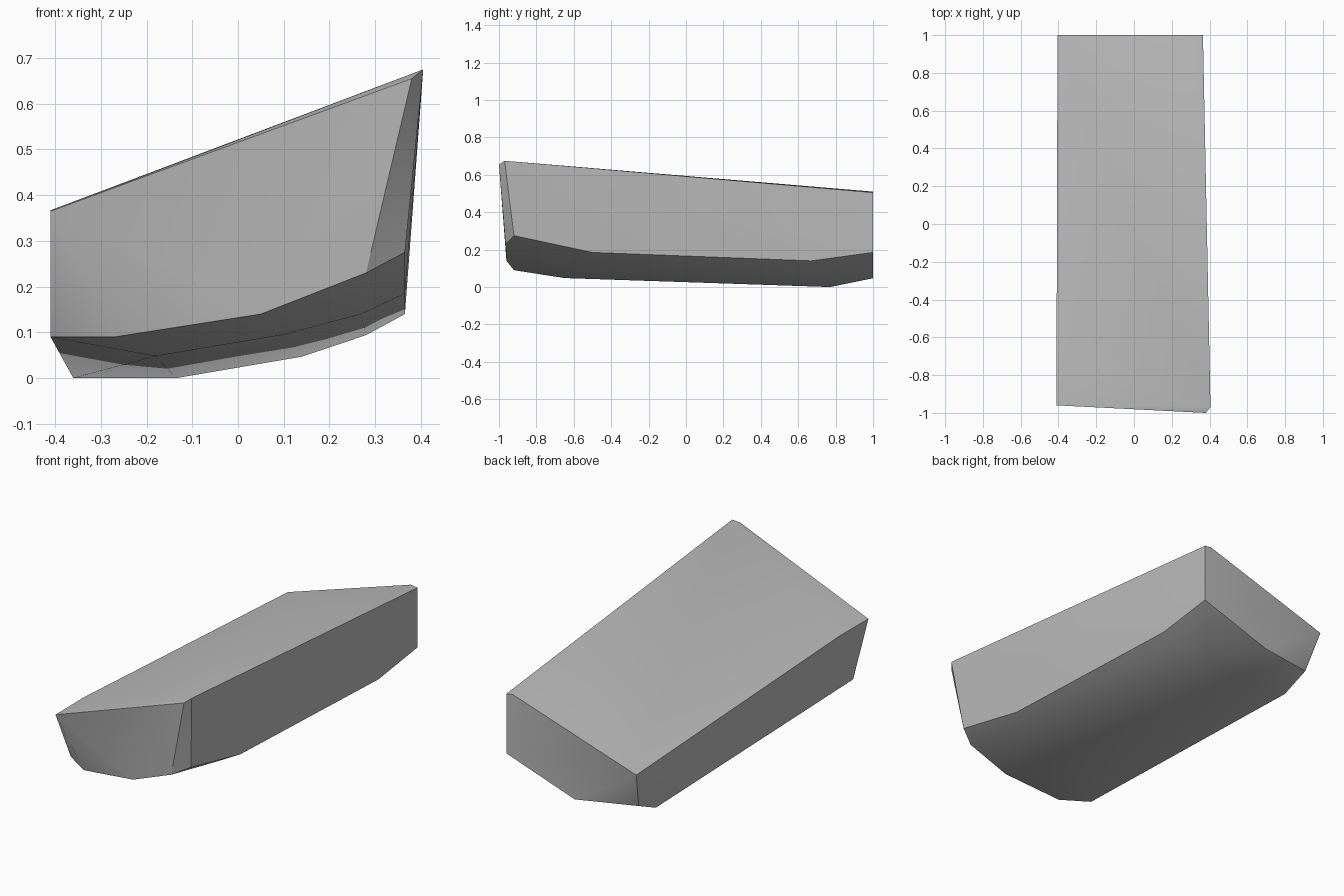
import bpy
import bmesh
from math import radians

default_cube = bpy.data.objects.get("Cube")
if default_cube:
    bpy.data.objects.remove(default_cube, do_unlink=True)


def make_material(name, colour):
    material = bpy.data.materials.new(name)
    material.use_nodes = True
    material.diffuse_color = colour
    shader = next(n for n in material.node_tree.nodes if n.type == "BSDF_PRINCIPLED")
    shader.inputs["Base Color"].default_value = colour
    return material


def convex_block(name, outlines, material):
    """Wrap a solid tightly around a few outlines."""
    bm = bmesh.new()
    for outline in outlines:
        for corner in outline:
            bm.verts.new(corner)
    bmesh.ops.convex_hull(bm, input=bm.verts[:])
    loose = [v for v in bm.verts if not v.link_faces]
    bmesh.ops.delete(bm, geom=loose, context="VERTS")
    bmesh.ops.dissolve_limit(bm, angle_limit=radians(0.5),
                             verts=bm.verts[:], edges=bm.edges[:])
    bmesh.ops.recalc_face_normals(bm, faces=bm.faces[:])
    mesh = bpy.data.meshes.new(name)
    bm.to_mesh(mesh)
    bm.free()
    mesh.materials.append(material)
    block = bpy.data.objects.new(name, mesh)
    bpy.context.collection.objects.link(block)
    return block


# Tilted top surface
top_rim = [(-.41, -.96, .365), (.38, -1, .655), (.405, -.97, .675),
           (.365, 1, .505), (.325, 1, .51), (-.405, 1, .275), (-.41, -.72, .367)]

# Lower edge of the front end
front_rim = [(-.41, -.83, .09), (-.27, -.92, .09), (.05, -.96, .14),
             (.28, -.965, .23), (.365, -.92, .275)]

# Rounded underside, near the front and near the back
front_belly = [(-.18, -.65, .048), (.1, -.6, .095), (.27, -.54, .14), (.365, -.5, .185)]
back_belly = [(-.36, .77, 0), (-.135, .77, 0), (.14, .74, .047),
              (.28, .7, .094), (.365, .67, .14)]

# Lower edge of the back end
back_rim = [(.365, 1, .185), (-.04, 1, .047), (-.367, .925, .07)]

grey = make_material("plain grey", (.5, .5, .5, 1))
block = convex_block("angular_block",
                     [top_rim, front_rim, front_belly, back_belly, back_rim], grey)

# Soft shading with crisp main edges
bpy.ops.object.select_all(action="DESELECT")
block.select_set(True)
bpy.context.view_layer.objects.active = block
bpy.ops.object.shade_smooth_by_angle(angle=radians(30))
